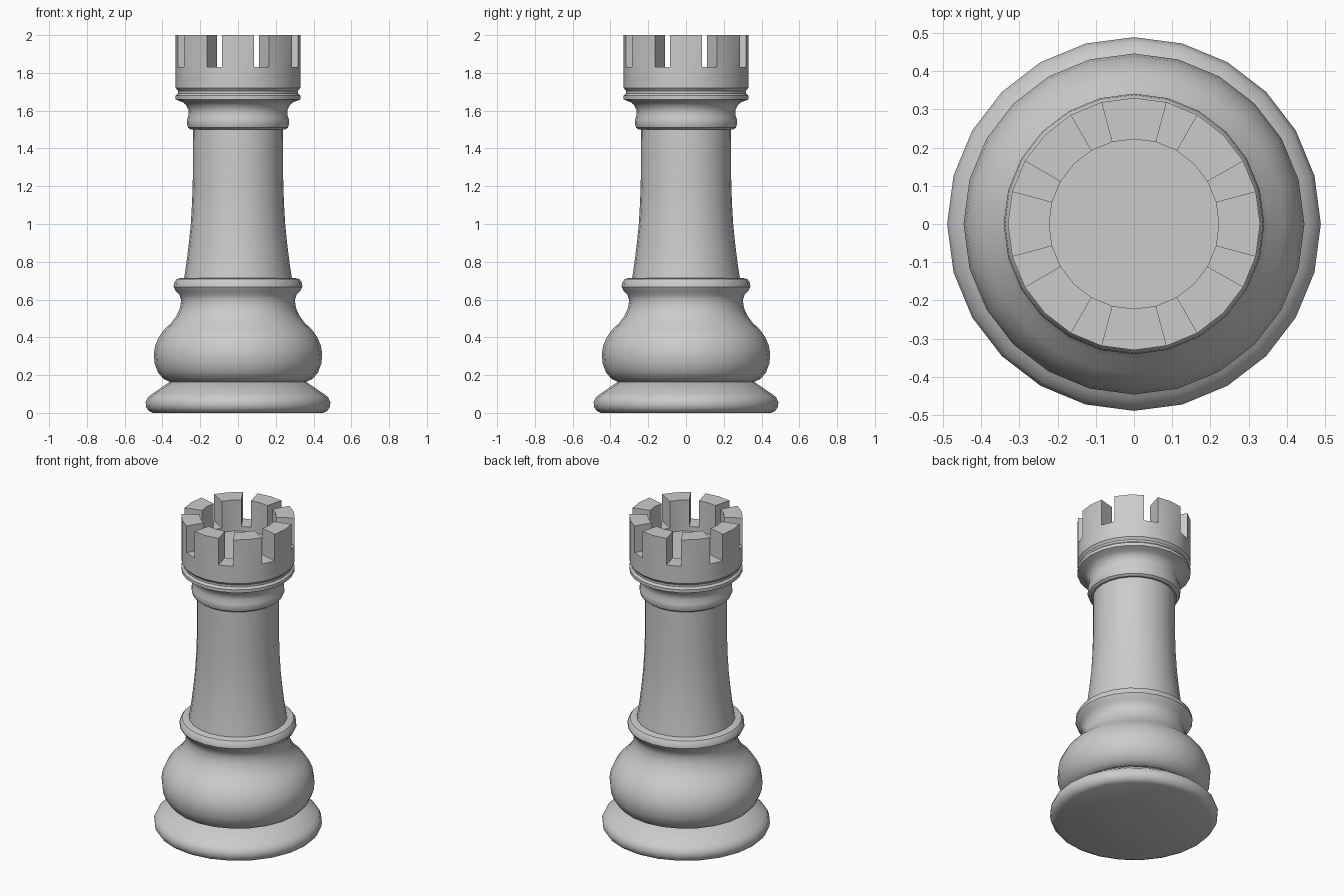
import bpy, bmesh
from math import cos, sin, pi, radians

if "Cube" in bpy.data.objects:
    bpy.data.objects.remove(bpy.data.objects["Cube"])

SIDES = 24


def lathe(bm, profile):
    """Revolve (radius, z) points into quads; radius 0 becomes a single pole."""
    rings = []
    for r, z in profile:
        if r == 0:
            rings.append([bm.verts.new((0, 0, z))] * SIDES)
        else:
            rings.append([bm.verts.new((r * cos(2 * pi * i / SIDES), r * sin(2 * pi * i / SIDES), z))
                          for i in range(SIDES)])
    bands = []
    for a, b in zip(rings, rings[1:]):
        band = []
        for i in range(SIDES):
            j = (i + 1) % SIDES
            corners = list(dict.fromkeys((a[i], a[j], b[j], b[i])))
            band.append(bm.faces.new(corners))
        bands.append(band)
    return bands


def finish(bm, name, angle=35):
    bmesh.ops.recalc_face_normals(bm, faces=bm.faces[:])
    mesh = bpy.data.meshes.new(name)
    bm.to_mesh(mesh)
    bm.free()
    ob = bpy.data.objects.new(name, mesh)
    bpy.context.collection.objects.link(ob)
    bpy.ops.object.select_all(action='DESELECT')
    ob.select_set(True)
    bpy.context.view_layer.objects.active = ob
    bpy.ops.object.shade_smooth_by_angle(angle=radians(angle))
    return ob


def turned_part(name, profile):
    bm = bmesh.new()
    lathe(bm, profile)
    return finish(bm, name)


# Foot disc with rounded rim
turned_part("foot", [
    (0, 0), (0.45, 0), (0.472, 0.01), (0.486, 0.03), (0.489, 0.055),
    (0.478, 0.082), (0.455, 0.1), (0.36, 0.165), (0, 0.165)])

# Bulging lower body and its collar
turned_part("bulb", [
    (0, 0.16), (0.36, 0.164), (0.395, 0.18), (0.424, 0.215), (0.441, 0.26), (0.446, 0.31),
    (0.439, 0.355), (0.42, 0.4), (0.392, 0.44), (0.355, 0.475), (0.325, 0.515),
    (0.307, 0.555), (0.301, 0.595), (0.31, 0.627), (0.33, 0.647), (0.341, 0.667),
    (0.338, 0.69), (0.325, 0.708), (0.3, 0.715), (0, 0.715)])

# Tapered shaft
turned_part("shaft", [
    (0, 0.71), (0.286, 0.71), (0.272, 0.8), (0.26, 0.9), (0.25, 1.0),
    (0.243, 1.12), (0.239, 1.25), (0.238, 1.5), (0, 1.505)])

# Neck moulding and ring under the crown
turned_part("neck", [
    (0, 1.5), (0.25, 1.5), (0.264, 1.51), (0.271, 1.53), (0.269, 1.555), (0.261, 1.58),
    (0.263, 1.605), (0.275, 1.63), (0.293, 1.645), (0.315, 1.653),
    (0.33, 1.66), (0.33, 1.68), (0.318, 1.692), (0, 1.692)])

# Crown: cup whose rim is raised everywhere except every third segment
bm = bmesh.new()
bands = lathe(bm, [
    (0, 1.69), (0.318, 1.69), (0.318, 1.705), (0.33, 1.72), (0.33, 1.83),
    (0.222, 1.83), (0.222, 1.80), (0, 1.80)])
bmesh.ops.recalc_face_normals(bm, faces=bm.faces[:])
merlons = [f for i, f in enumerate(bands[4]) if i % 3 != 1]
raised = bmesh.ops.extrude_face_region(bm, geom=merlons)["geom"]
bmesh.ops.translate(bm, vec=(0, 0, 0.17),
                    verts=[v for v in raised if isinstance(v, bmesh.types.BMVert)])
leftover = [f for f in merlons if f.is_valid and f.calc_center_median().z < 1.9]
if leftover:
    bmesh.ops.delete(bm, geom=leftover, context='FACES_ONLY')
finish(bm, "crown", 30)
